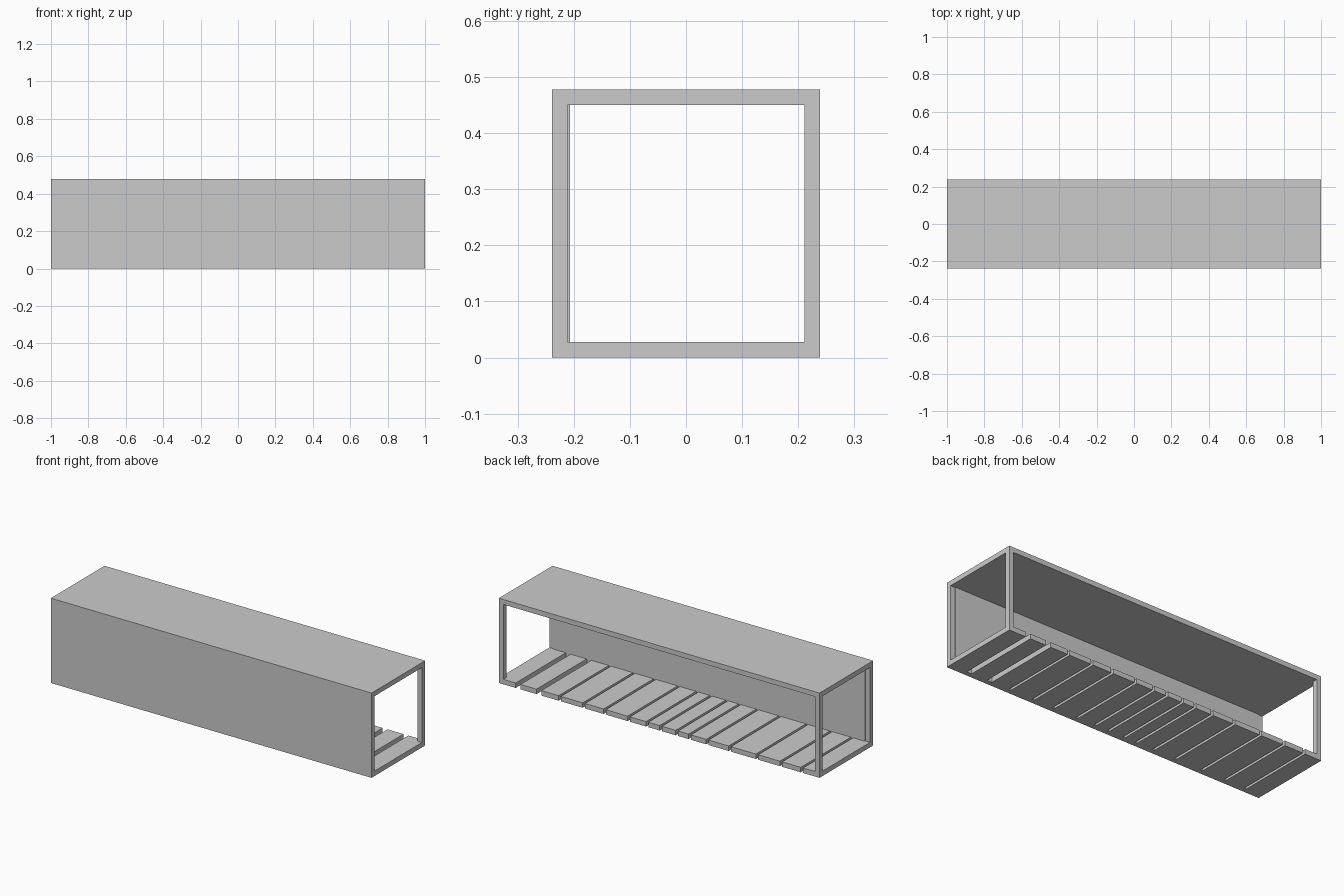
import bpy

if "Cube" in bpy.data.objects:
    bpy.data.objects.remove(bpy.data.objects["Cube"])

L, H, T = 1.0, 0.239, 0.028   # half length, half width, wall thickness
TOP = 2 * H


def box(name, x0, x1, y0, y1, z0, z1):
    bpy.ops.mesh.primitive_cube_add(size=1, location=((x0 + x1) / 2, (y0 + y1) / 2, (z0 + z1) / 2))
    ob = bpy.context.object
    ob.name = name
    ob.scale = (x1 - x0, y1 - y0, z1 - z0)
    bpy.ops.object.transform_apply(location=False, rotation=False, scale=True)
    return ob


# roof, closed front wall and its thin inner lining
box("roof", -L, L, -H, H, TOP - T, TOP)
box("front_wall", -L, L, -H, -H + T, 0, TOP - T)
box("wall_lining", -L + T, L - T, -H + T, -H + T + 0.004, T, TOP - T)

# corner posts of the open back side
for side, x in (("left", -L), ("right", L - T)):
    box("back_post_" + side, x, x + T, H - T, H, T, TOP - T)

# floor planks of uneven width, separated by narrow gaps
gaps = [-0.89, -0.76, -0.61, -0.44, -0.30, -0.19, -0.11, -0.01,
        0.075, 0.19, 0.34, 0.47, 0.62, 0.75, 0.88]
start = -L
for i, g in enumerate(gaps + [None]):
    if g is None:
        end, nxt = L, L
    else:
        half = 0.015 if g > 0.7 else 0.007
        end, nxt = g - half, g + half
    box("floor_plank_%02d" % (i + 1), start, end, -H + T, H, 0, T)
    start = nxt
